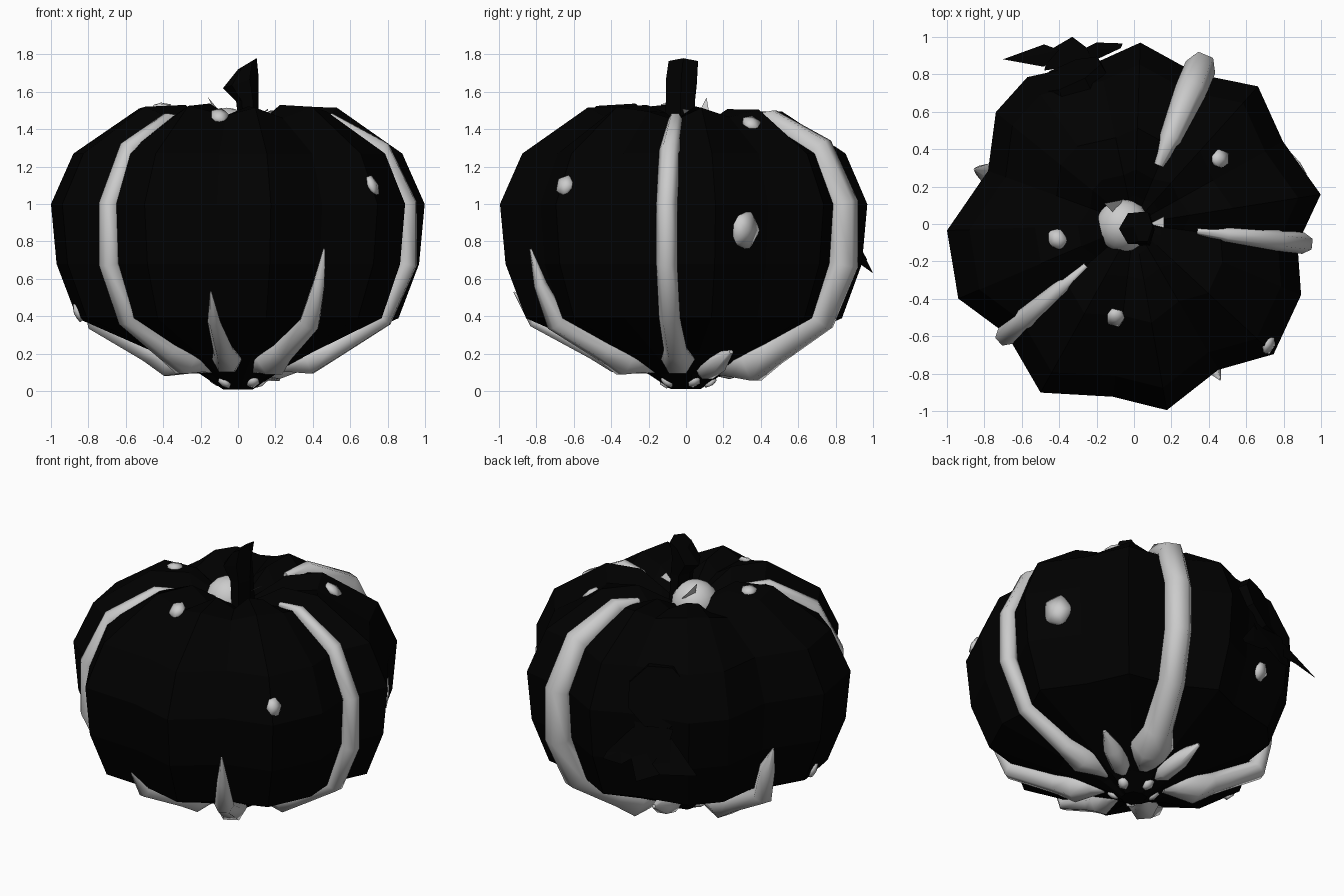
import bpy, bmesh
from math import sin, cos, radians, pi
from mathutils import Vector
from mathutils.bvhtree import BVHTree

if "Cube" in bpy.data.objects:
    bpy.data.objects.remove(bpy.data.objects["Cube"])

dark = bpy.data.materials.new("dark_skin")
dark.diffuse_color = (0, 0, 0, 1)
dark.use_nodes = True
dark.node_tree.nodes["Principled BSDF"].inputs["Base Color"].default_value = dark.diffuse_color


def polar(a, r, z):
    return Vector((r * cos(radians(a)), r * sin(radians(a)), z))


def finish(bm, name, mat=None, smooth=False):
    bmesh.ops.recalc_face_normals(bm, faces=bm.faces)
    me = bpy.data.meshes.new(name)
    for f in bm.faces:
        f.smooth = smooth
    bm.to_mesh(me)
    bm.free()
    ob = bpy.data.objects.new(name, me)
    bpy.context.collection.objects.link(ob)
    if mat:
        me.materials.append(mat)
    return ob


def loft(bm, rings):
    rings = [[bm.verts.new(p) for p in ring] for ring in rings]
    for a, b in zip(rings, rings[1:]):
        for i in range(len(a)):
            j = (i + 1) % len(a)
            bm.faces.new((a[i], a[j], b[j], b[i]))
    bm.faces.new(rings[0])
    bm.faces.new(rings[-1])


# Ribbed pumpkin body: lobed outline swept through a side profile
outline = [(9, 1.01), (29, .91), (48, .99), (67, .87), (88, .97), (102, .89), (126, .97),
           (141, .95), (160, .83), (182, 1.0), (203, 1.02), (221, .9), (241, 1.03),
           (263, .93), (280, 1.01), (300, .9), (317, 1.02), (337, .97), (353, .88)]
# radius, height, how far the grooves sink
profile = [(.08, .01, 0), (.2, .09, 0), (.45, .21, 0), (.86, .39, 0), (.97, .68, 0), (1, 1.0, 0),
           (.88, 1.27, 0), (.53, 1.5, .5), (.3, 1.5, .75), (.16, 1.42, .4), (.05, 1.36, 0)]
bm = bmesh.new()
loft(bm, [[polar(a, r * k, z + (k - .98) * s) for a, k in outline] for r, z, s in profile])
bmesh.ops.recalc_face_normals(bm, faces=bm.faces)
bm.normal_update()
tree = BVHTree.FromBMesh(bm)
finish(bm, "pumpkin_body", dark)


# Pale strips lying in the grooves
def strip(name, angle, path, width):
    cu = bpy.data.curves.new(name, 'CURVE')
    cu.dimensions = '3D'
    cu.bevel_depth = width
    cu.bevel_resolution = 1
    cu.use_fill_caps = True
    sp = cu.splines.new('POLY')
    sp.points.add(len(path) - 1)
    for p, (r, z, w) in zip(sp.points, path):
        p.co = (*polar(angle, r, z), 1)
        p.radius = w
    ob = bpy.data.objects.new(name, cu)
    bpy.context.collection.objects.link(ob)


root = [(.5, .22, 1.1), (.38, .17, 1.6), (.26, .16, 1.2), (.18, .12, .5)]
full = [(.34, 1.45, .3), (.5, 1.45, .7), (.77, 1.29, 1), (.91, 1.0, 1), (.91, .68, 1),
        (.78, .39, 1)] + root
short = [(.95, .76, .1), (.89, .57, .6), (.79, .37, 1)] + root
strip("strip_left", 221, full, .057)
strip("strip_right", 353.5, full, .057)
strip("strip_back", 67, full, .085)
strip("short_strip_right", 299, short, .06)
strip("short_strip_back", 161, [(.9, .72, .1), (.84, .57, .8)] + short[2:], .065)
strip("short_strip_front", 261, [(.93, .53, .1), (.82, .37, .7)] + root, .05)
for a in (29, 102):
    strip("root_stub", a, [(.5, .21, .2), (.36, .16, 1), (.22, .12, 1.1), (.16, .1, .4)], .06)


# Pale bumps on the skin
def spot(origin, direction, size):
    hit, n, _, _ = tree.ray_cast(Vector(origin), Vector(direction))
    bm = bmesh.new()
    bmesh.ops.create_icosphere(bm, subdivisions=1, radius=1)
    rot = n.to_track_quat('Z', 'Y')
    for v in bm.verts:
        v.co = hit + rot @ Vector((v.co.x * size * .85, v.co.y * size, v.co.z * .022))
    finish(bm, "skin_spot", None, True)


for x, y in ((.46, .35), (-.41, -.08), (-.1, -.5)):
    spot((x, y, 3), (0, 0, -1), .065)
for a, z, s in ((318, 1.1, .065), (20, .86, .115), (188, .42, .06), (112, .66, .07)):
    spot(polar(a, 3, z), polar(a, -1, 0), s)
for i in range(5):
    spot(polar(20 + 72 * i, .13, -1), (0, 0, 1), .045)

# Ball in the crown hollow, with small shards
bm = bmesh.new()
bmesh.ops.create_uvsphere(bm, u_segments=16, v_segments=10, radius=.145)
bmesh.ops.translate(bm, verts=bm.verts, vec=(-.06, -.01, 1.37))
finish(bm, "crown_ball", None, True)
for p in ([(-.16, .11, 1.57), (-.1, .05, 1.45), (-.06, .13, 1.45)],
          [(.16, -.02, 1.51), (.16, .04, 1.5), (.08, 0, 1.45)]):
    bm = bmesh.new()
    bm.faces.new([bm.verts.new(c) for c in p])
    finish(bm, "crown_shard")

# Bent stem
bm = bmesh.new()
stem = [(.06, -.03, 1.36, .05, .1, 0), (.05, -.03, 1.55, .06, .09, 0),
        (.015, -.025, 1.65, .095, .095, .03), (.05, -.015, 1.75, .05, .09, .03)]
loft(bm, [[Vector((x + rx * cos(i * pi / 3), y + ry * sin(i * pi / 3), z + t * cos(i * pi / 3)))
           for i in range(6)] for x, y, z, rx, ry, t in stem])
finish(bm, "stem", dark)

# Round lid on the back with a hanging torn flap
hit = tree.ray_cast(polar(114, 3, 1.12), polar(114, -1, 0))[0]
q = polar(114, .95, .3).to_track_quat('Z', 'Y')
bm = bmesh.new()
loft(bm, [[hit + q @ Vector((r * cos(i * pi / 4 + .4), r * sin(i * pi / 4 + .4), d)) for i in range(8)]
          for r, d in ((.21, -.05), (.2, .015))])
finish(bm, "back_lid", dark)
bm = bmesh.new()
for p in ([(-.48, .82, .95), (-.22, .86, .95), (-.25, .94, .75), (-.33, 1.0, .63), (-.45, .93, .68)],
          [(-.48, .84, .9), (-.7, .88, .72), (-.48, .96, .7), (-.4, .93, .74)],
          [(-.22, .87, .92), (-.07, .94, .74), (-.06, .965, .7), (-.2, .97, .7), (-.28, .93, .76)]):
    c = bm.verts.new(sum((Vector(v) for v in p), Vector()) / len(p))
    vs = [bm.verts.new(v) for v in p]
    for i, v in enumerate(vs):
        bm.faces.new((c, v, vs[(i + 1) % len(vs)]))
finish(bm, "torn_flap", dark)
